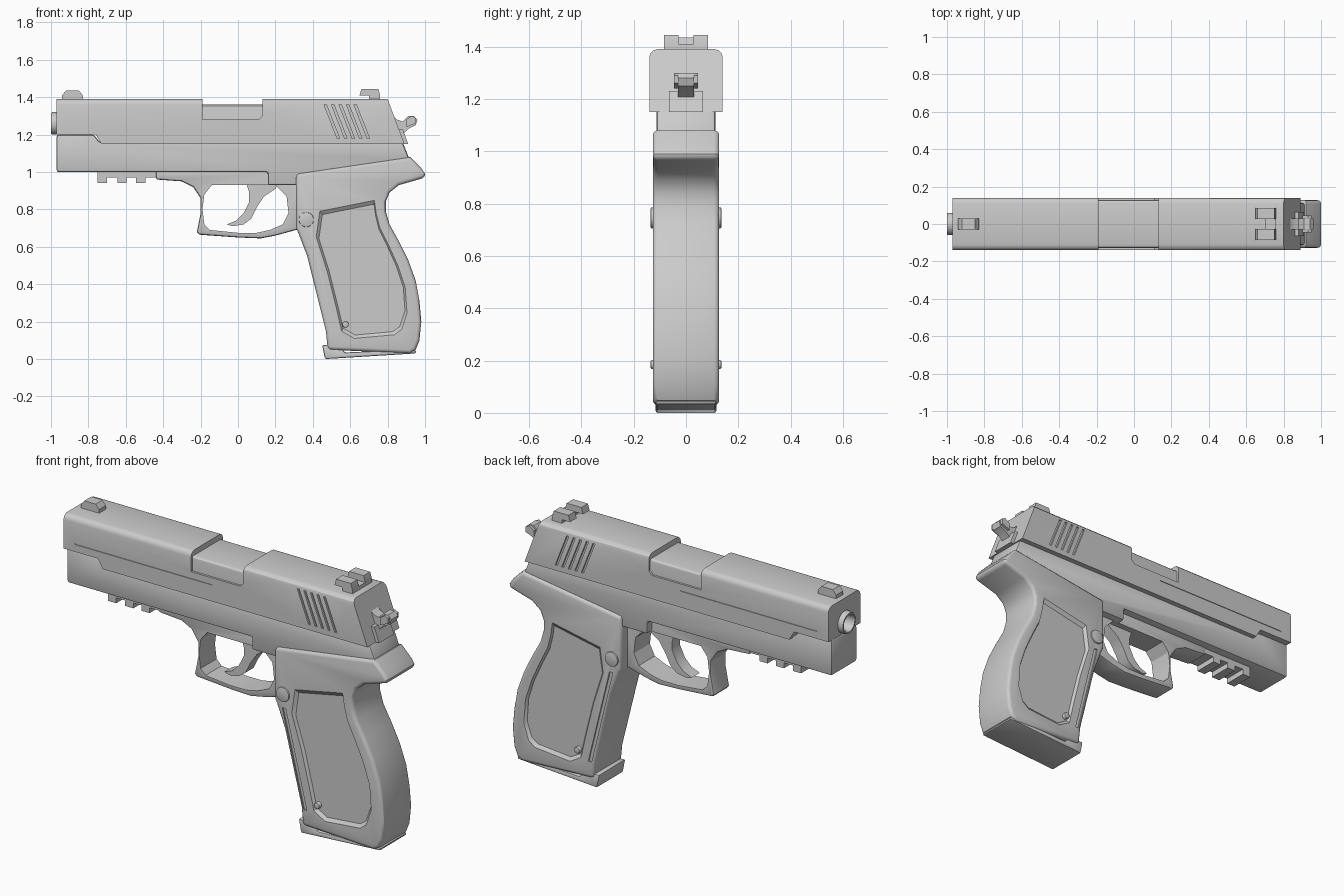
import bpy
import bmesh
import math
from mathutils import Matrix, Vector

cube = bpy.data.objects.get("Cube")
if cube:
    bpy.data.objects.remove(cube, do_unlink=True)


def make_object(name, bm):
    bmesh.ops.recalc_face_normals(bm, faces=bm.faces)
    mesh = bpy.data.meshes.new(name)
    bm.to_mesh(mesh)
    bm.free()
    obj = bpy.data.objects.new(name, mesh)
    bpy.context.collection.objects.link(obj)
    return obj


def activate(obj):
    bpy.ops.object.select_all(action='DESELECT')
    obj.select_set(True)
    bpy.context.view_layer.objects.active = obj


def prism(name, outline, near, far, taper=1.0, round_top=None):
    """Extrude a side outline (x, z in hundredths) from y=near to y=far."""
    bm = bmesh.new()
    points = [Vector((x / 100, near, z / 100)) for x, z in outline]
    middle = sum(points, Vector()) / len(points)
    base = bm.faces.new([bm.verts.new(middle + (p - middle) * taper) for p in points])
    cap = bm.faces.new([bm.verts.new((p.x, far, p.z)) for p in points])
    low, high = list(base.verts), list(cap.verts)
    for i in range(len(points)):
        bm.faces.new((low[i - 1], low[i], high[i], high[i - 1]))
    if round_top:
        limit = max(p.z for p in points) - 0.001
        rims = [e for e in bm.edges
                if all(v.co.z > limit for v in e.verts)
                and e.verts[0].co.y == e.verts[1].co.y]
        bmesh.ops.bevel(bm, geom=rims, offset=round_top, segments=3,
                        profile=0.5, affect='EDGES')
    return make_object(name, bm)


def slab(name, outline, half, **options):
    return prism(name, outline, -half, half, **options)


def both_sides(name, outline, inner, outer, taper=1.0):
    return [prism(name + suffix, outline, side * inner, side * outer, taper)
            for suffix, side in (("_left", 1), ("_right", -1))]


def box(left, right, bottom, top):
    return [(left, bottom), (right, bottom), (right, top), (left, top)]


def disc(name, x, z, radius, half, sides=20):
    ring = [(x + radius * math.cos(i * math.tau / sides),
             z + radius * math.sin(i * math.tau / sides)) for i in range(sides)]
    return slab(name, ring, half)


def bevel(obj, width, segments=2, angle=50):
    mod = obj.modifiers.new("Bevel", 'BEVEL')
    mod.width = width
    mod.segments = segments
    mod.limit_method = 'ANGLE'
    mod.angle_limit = math.radians(angle)
    activate(obj)
    bpy.ops.object.modifier_apply(modifier=mod.name)
    return obj


def carve(obj, cutters):
    for cutter in cutters:
        cutter.hide_render = True
        mod = obj.modifiers.new("Carve", 'BOOLEAN')
        mod.operation = 'DIFFERENCE'
        mod.solver = 'EXACT'
        mod.object = cutter
        activate(obj)
        bpy.ops.object.modifier_apply(modifier=mod.name)
        bpy.data.objects.remove(cutter, do_unlink=True)


def lathe(name, profile, height):
    """Revolve (x, radius) points about the bore axis."""
    bm = bmesh.new()
    verts = [bm.verts.new((x, 0, r)) for x, r in profile]
    edges = [bm.edges.new(pair) for pair in zip(verts, verts[1:])]
    bmesh.ops.spin(bm, geom=verts + edges, cent=(0, 0, 0), axis=(1, 0, 0),
                   angle=math.tau, steps=24)
    bmesh.ops.remove_doubles(bm, verts=bm.verts, dist=0.0001)
    bmesh.ops.transform(bm, matrix=Matrix.Translation((0, 0, height)), verts=bm.verts)
    return make_object(name, bm)


parts = []

# Slide with ejection opening, bore, rear grooves and side line
slide = slab("slide", [(-97, 139), (-19, 139), (-19, 128), (11, 128), (13, 130),
                       (13, 139), (80, 139), (89, 115), (-73, 115), (-76, 120),
                       (-97, 120)], 0.14, round_top=0.03)
carve(slide, [lathe("bore_cutter", [(-1.1, 0), (-1.1, 0.057), (-0.8, 0.057), (-0.8, 0)], 1.26)])
for i in range(5):
    x = 46 + 4 * i
    carve(slide, both_sides("groove_cutter", [(x, 136), (x + 1.3, 136),
                                              (x + 8.3, 118), (x + 7, 118)], 0.13, 0.2))
carve(slide, both_sides("line_cutter", box(-90, -6, 124, 124.5), 0.136, 0.2))
parts.append(slide)

# Barrel and chamber block
parts.append(lathe("barrel", [(-0.82, 0), (-0.82, 0.043), (-0.99, 0.043), (-1, 0.048),
                              (-1, 0.056), (-0.99, 0.06), (-0.971, 0.06),
                              (-0.971, 0.055), (-0.82, 0.055)], 1.26))
parts.append(slab("chamber_block", box(-19.5, 13.5, 120, 136), 0.128, round_top=0.015))

# Sights
parts.append(slab("front_sight", [(-94, 138), (-94, 141), (-92, 143.5),
                                  (-85, 143.5), (-83, 141), (-83, 138)], 0.03))
rear_sight = slab("rear_sight", [(70, 138), (70, 141), (65, 141), (66, 144.5),
                                 (75, 144.5), (76, 141), (76, 138)], 0.085)
carve(rear_sight, [slab("notch_cutter", box(60, 80, 141, 150), 0.028)])
parts.append(rear_sight)

# Hammer and its seat
parts.append(slab("hammer_seat", [(80, 123), (88, 123), (91, 115), (80, 115)], 0.065))
parts.append(slab("hammer", [(82, 131), (85, 128), (88, 127), (91, 130), (94, 130),
                             (96, 128), (95, 125), (91, 123), (87, 119), (82, 119)], 0.03))
parts.append(slab("hammer_spur", [(90, 124), (90, 128), (93, 130), (95, 129),
                                  (95, 126)], 0.045))

# Frame and accessory rail
frame = slab("frame", [(-97, 120), (-77, 120), (-74, 116), (88, 116), (92, 106),
                       (80, 93), (16, 93), (16, 100), (-97, 100)], 0.112)
parts.append(bevel(frame, 0.012))
parts.append(slab("rail", box(-75, -43, 97, 101), 0.065))
for i, left in enumerate((-75, -64.5, -54.5)):
    parts.append(slab(f"rail_tooth_{i}", box(left, left + 5, 94, 98), 0.065))

# Trigger guard
guard = slab("trigger_guard", [(-44, 102), (-44, 96), (-30, 95), (-24, 92), (-20, 86),
                               (-20, 78), (-22, 68), (-21, 66.5), (0, 65), (12, 64.5),
                               (20, 66), (31, 69), (36, 68), (36, 102)], 0.07)
bevel(guard, 0.012)
carve(guard, [slab("opening_cutter", [(20, 93), (26, 87), (27, 78), (24, 72), (17, 69),
                                      (10, 67.5), (0, 67.5), (-15, 69), (-18, 72),
                                      (-19, 80), (-18, 88), (-14, 93)], 0.3)])
parts.append(guard)
parts.append(slab("trigger", [(4, 95), (6, 89), (6, 84), (3, 78), (-1, 74), (-6, 72),
                              (-3, 71), (3, 72), (7, 75), (10, 81), (14, 87),
                              (20, 91), (22, 95)], 0.035))

# Grip with recessed side panels and a front groove
grip = slab("grip", [(31, 99), (92, 108), (98, 102), (100, 99), (100, 97), (86, 93),
                     (81, 89), (79, 84), (79, 79), (81, 72), (86, 63), (91, 53),
                     (95, 42), (97, 31), (98, 20), (97, 10), (95, 5), (92, 3),
                     (48, 5), (47, 15), (42, 35), (37, 55), (32, 68), (31, 70)], 0.127)
bevel(grip, 0.024, segments=3, angle=65)
carve(grip, both_sides("panel_cutter", [(43, 80), (73, 86), (74, 79), (76, 71), (81, 61),
                                        (86, 50), (90, 38), (91, 24), (88, 15), (84, 12),
                                        (62, 10), (55, 14), (52, 27), (47, 47), (41, 66)],
                       0.113, 0.135, taper=0.92))
carve(grip, both_sides("groove_cutter", [(36, 67), (38, 67), (51, 14), (49, 14)], 0.119, 0.2))
parts.append(grip)

# Magazine base plate
base = slab("magazine_base", [(46.5, 0), (95, 3), (95.5, 4.5), (90, 5), (57, 3.5),
                              (55, 7), (45, 7.5)], 0.116)
parts.append(bevel(base, 0.008))

# Grip button and screw, showing on both sides
parts.append(bevel(disc("grip_button", 36.5, 74.5, 4, 0.135), 0.004))
parts.append(bevel(disc("grip_screw", 57.5, 18.5, 1.7, 0.135, sides=14), 0.004))

for part in parts:
    activate(part)
    bpy.ops.object.shade_smooth_by_angle(angle=math.radians(30))
